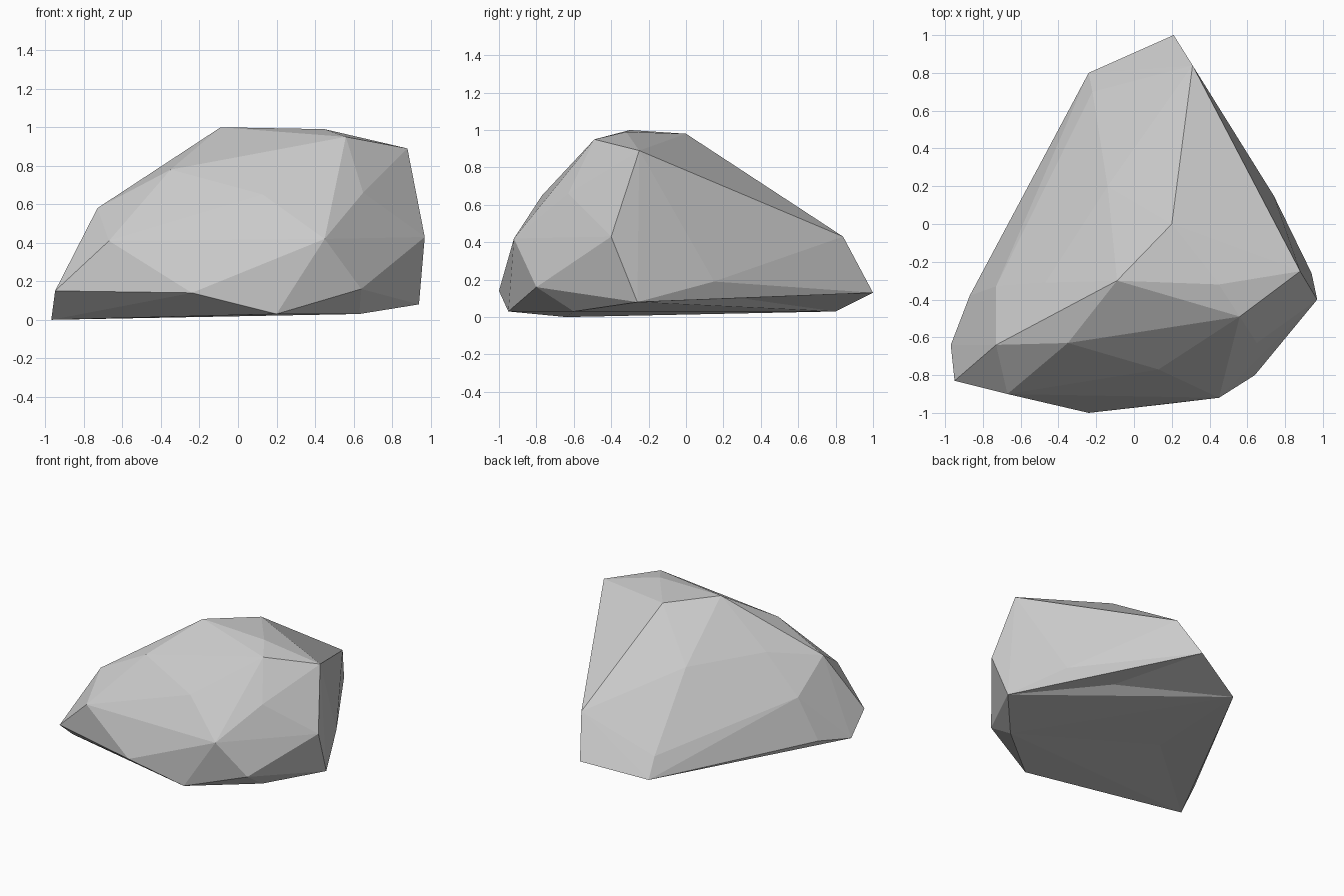
import bpy
import bmesh
from mathutils import Vector
from mathutils.geometry import closest_point_on_tri

# Remove the default object
default = bpy.data.objects.get("Cube")
if default:
    bpy.data.objects.remove(default, do_unlink=True)

# Stone corners, grouped by region of the boulder
crown = [(.2, 0, .98), (-.09, -.3, 1), (.45, -.32, .99), (.56, -.49, .95), (.88, -.25, .89)]
front_slope = [(-.35, -.63, .78), (-.73, -.64, .58), (-.67, -.9, .41),
               (.13, -.77, .65), (.65, -.63, .66), (.45, -.92, .42)]
front_foot = [(-.95, -.83, .15), (-.24, -1, .14), (.2, -.95, .03), (.64, -.8, .16)]
left_side = [(.97, -.4, .43), (.94, -.26, .08), (.74, .15, .19)]
back_nose = [(.21, 1, .13), (.31, .84, .43), (-.24, .8, .03), (-.22, .7, .17)]
right_side = [(-.47, -.31, .66), (-.14, .2, .65), (-.73, -.33, .37), (-.87, -.38, .05)]
underside = [(-.97, -.64, 0), (.63, -.6, .03), (.44, .3, .1), (-.28, -.05, .03)]
regions = [crown, front_slope, front_foot, left_side, back_nose, right_side, underside]


def make_material(name, rgb):
    material = bpy.data.materials.new(name)
    material.use_nodes = True
    colour = (*rgb, 1)
    material.diffuse_color = colour
    for node in material.node_tree.nodes:
        if node.type == "BSDF_PRINCIPLED":
            node.inputs["Base Color"].default_value = colour
            node.inputs["Roughness"].default_value = .9
    return material


def distance_to_face(point, face):
    nearest = closest_point_on_tri(point, *[v.co for v in face.verts])
    return (nearest - point).length


def dent(bm, point):
    """Pull a shallow hollow into the face nearest to the point."""
    face = min(bm.faces, key=lambda f: distance_to_face(point, f))
    centre = bmesh.ops.poke(bm, faces=[face])["verts"][0]
    centre.co = point


def build_rock(name, material):
    bm = bmesh.new()
    for region in regions:
        for corner in region:
            bm.verts.new(corner)

    # Outer faceted shell
    bmesh.ops.convex_hull(bm, input=list(bm.verts), use_existing_faces=False)
    bmesh.ops.triangulate(bm, faces=list(bm.faces))

    # Corners left inside the shell become shallow hollows
    loose = [v for v in bm.verts if not v.link_faces]
    hollows = [Vector(v.co) for v in loose]
    bmesh.ops.delete(bm, geom=loose, context="VERTS")
    for point in hollows:
        dent(bm, point)

    bmesh.ops.recalc_face_normals(bm, faces=list(bm.faces))
    mesh = bpy.data.meshes.new(name)
    bm.to_mesh(mesh)
    bm.free()
    mesh.materials.append(material)
    rock = bpy.data.objects.new(name, mesh)
    bpy.context.collection.objects.link(rock)
    return rock


build_rock("rock", make_material("stone grey", (.6, .6, .6)))
